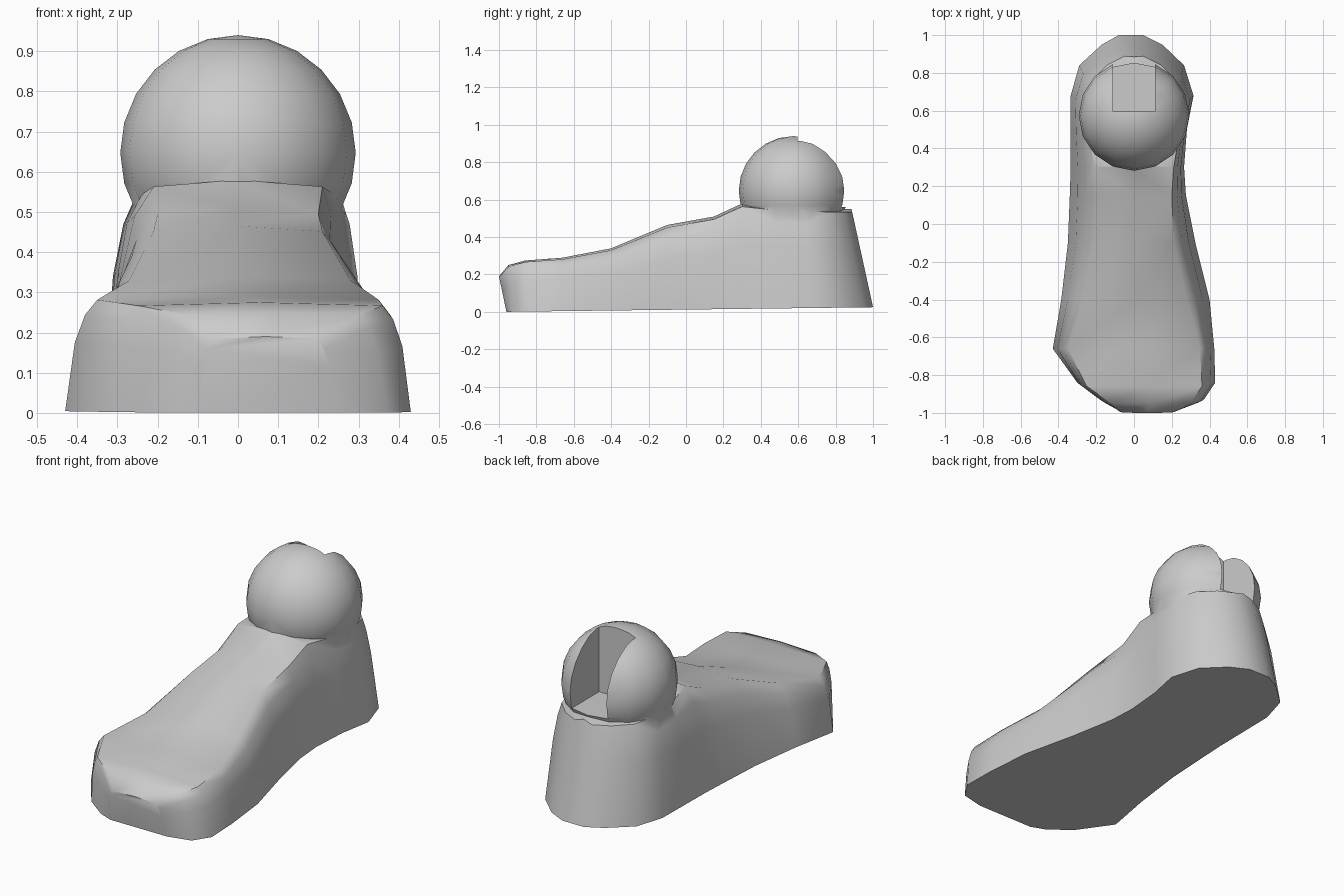
import bpy, bmesh, math

cube = bpy.data.objects.get("Cube")
if cube:
    bpy.data.objects.remove(cube, do_unlink=True)

grey = bpy.data.materials.new("plain grey")
grey.use_nodes = True
grey.diffuse_color = (0.6, 0.6, 0.6, 1)
grey.node_tree.nodes["Principled BSDF"].inputs["Base Color"].default_value = (0.6, 0.6, 0.6, 1)


def add_object(name, bm):
    bmesh.ops.recalc_face_normals(bm, faces=bm.faces)
    mesh = bpy.data.meshes.new(name)
    bm.to_mesh(mesh)
    bm.free()
    mesh.materials.append(grey)
    obj = bpy.data.objects.new(name, mesh)
    bpy.context.collection.objects.link(obj)
    return obj


# Foot sections, toe to heel: sole y, top y, sole left/right x, top z, top left/right x
SECTIONS = [
    (-.96, -1.0, -.10, .24, .19, -.06, .20),
    (-.93, -.95, -.18, .37, .25, -.12, .30),
    (-.84, -.86, -.30, .43, .275, -.25, .36),
    (-.66, -.66, -.43, .425, .29, -.35, .35),
    (-.40, -.40, -.385, .40, .34, -.27, .28),
    (-.10, -.10, -.35, .325, .465, -.21, .21),
    (.15, .15, -.34, .275, .51, -.20, .20),
    (.30, .30, -.335, .265, .58, -.21, .21),
    (.50, .48, -.335, .28, .56, -.24, .24),
    (.68, .64, -.335, .315, .555, -.255, .255),
    (.84, .76, -.29, .265, .55, -.22, .22),
    (.95, .84, -.17, .15, .55, -.14, .14),
    (1.0, .885, -.08, .05, .55, -.05, .05),
]
# Side profile: height fraction, inward fraction
SIDE = [(0, 0), (.6, .3), (.84, .62), (.97, 1)]


def ring(bm, yb, yt, bl, br, zt, tl, tr):
    z0 = .0125 * (yb + 1)

    def point(h, x):
        return bm.verts.new((x, yb + (yt - yb) * h, z0 + (zt - z0) * h))
    left = [point(h, bl + (tl - bl) * s) for h, s in SIDE]
    right = [point(h, br + (tr - br) * s) for h, s in SIDE]
    return left + [point(1, (tl + tr) / 2)] + right[::-1]


bm = bmesh.new()
rings = [ring(bm, *s) for s in SECTIONS]
for a, b in zip(rings, rings[1:]):
    for i in range(len(a)):
        j = (i + 1) % len(a)
        bm.faces.new((a[i], a[j], b[j], b[i]))
bm.faces.new(rings[0])
bm.faces.new(rings[-1])
foot = add_object("foot_and_ankle", bm)

# Ankle ball
bm = bmesh.new()
bmesh.ops.create_uvsphere(bm, u_segments=16, v_segments=12, radius=.293)
bmesh.ops.translate(bm, vec=(0, .575, .647), verts=bm.verts)
ball = add_object("ankle_ball", bm)

# Slot open to the top and back of the ball
bm = bmesh.new()
bmesh.ops.create_cube(bm, size=1)
bmesh.ops.scale(bm, vec=(.22, .5, .6), verts=bm.verts)
bmesh.ops.translate(bm, vec=(0, .845, .86), verts=bm.verts)
slot = add_object("slot_cutter", bm)

# Fuse the ball to the foot and cut the slot
bpy.context.view_layer.objects.active = foot
for tool, operation in ((ball, 'UNION'), (slot, 'DIFFERENCE')):
    tool.hide_render = True
    mod = foot.modifiers.new(operation.title(), 'BOOLEAN')
    mod.object = tool
    mod.operation = operation
    mod.solver = 'EXACT'
    bpy.ops.object.modifier_apply(modifier=mod.name)
    bpy.data.objects.remove(tool, do_unlink=True)

bpy.ops.object.select_all(action='DESELECT')
foot.select_set(True)
bpy.ops.object.shade_smooth_by_angle(angle=math.radians(50))
